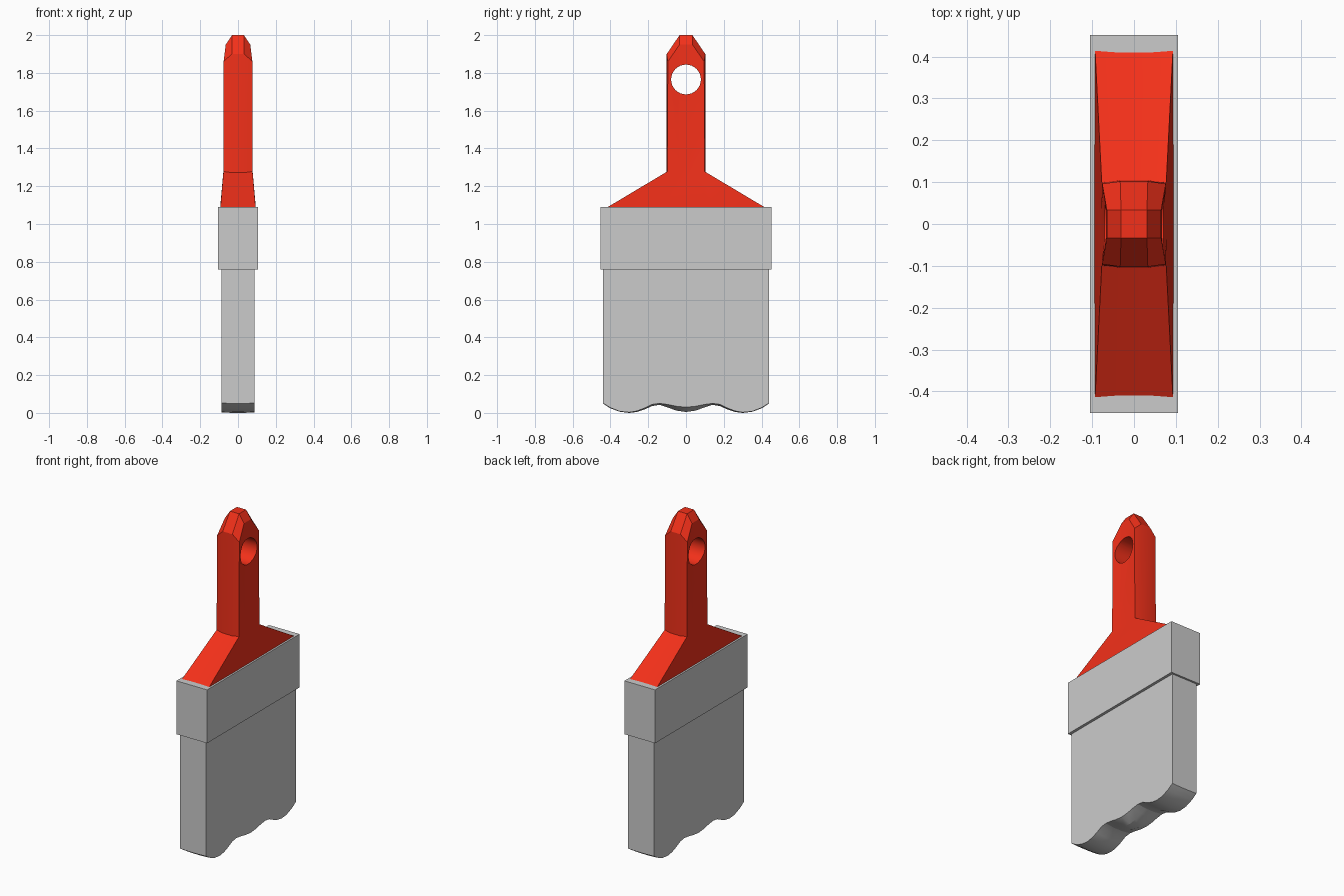
import bpy, bmesh, math

if "Cube" in bpy.data.objects:
    bpy.data.objects.remove(bpy.data.objects["Cube"])


def make_object(name, bm):
    bmesh.ops.recalc_face_normals(bm, faces=bm.faces)
    mesh = bpy.data.meshes.new(name)
    bm.to_mesh(mesh)
    bm.free()
    obj = bpy.data.objects.new(name, mesh)
    bpy.context.collection.objects.link(obj)
    return obj


def activate(obj):
    bpy.ops.object.select_all(action='DESELECT')
    obj.select_set(True)
    bpy.context.view_layer.objects.active = obj


def mirrored_ring(bm, quarter):
    # Three points of one quadrant mirrored into a 12-point loop
    a, rev = quarter, quarter[::-1]
    pts = ([(x, y, z) for x, y, z in a] + [(-x, y, z) for x, y, z in rev]
           + [(-x, -y, z) for x, y, z in a] + [(x, -y, z) for x, y, z in rev])
    return [bm.verts.new(p) for p in pts]


# Metal ferrule
bm = bmesh.new()
bmesh.ops.create_cube(bm, size=1)
for v in bm.verts:
    v.co = (v.co.x * 0.21, v.co.y * 0.904, v.co.z * 0.33 + 0.925)
make_object("ferrule", bm)

# Bristle block with a wavy, slightly crowned lower end
half = [(0, .03, .005), (.05, .035, .012), (.10, .045, .03), (.14, .05, .043),
        (.18, .045, .036), (.22, .025, .018), (.26, .01, .005), (.30, .003, 0),
        (.35, .008, .006), (.40, .027, .024), (.44, .052, .05)]
wave = [(-y, e, m) for y, e, m in half[:0:-1]] + half
bm = bmesh.new()
rows = []
for y, edge, mid in wave:
    section = [(-.088, .8), (-.088, edge), (-.03, mid), (.03, mid), (.088, edge), (.088, .8)]
    rows.append([bm.verts.new((x, y, z)) for x, z in section])
for r, s in zip(rows, rows[1:]):
    for i in range(6):
        j = (i + 1) % 6
        bm.faces.new((r[i], r[j], s[j], s[i]))
bm.faces.new(rows[0])
bm.faces.new(rows[-1])
bristles = make_object("bristles", bm)
activate(bristles)
bpy.ops.object.shade_smooth_by_angle(angle=math.radians(20))

# Handle: flared foot, shaft and faceted tip
bm = bmesh.new()
quarters = [
    [(.094, .14, 1.05), (.093, .414, 1.05), (.04, .41, 1.05)],
    [(.094, .14, 1.09), (.093, .414, 1.09), (.04, .41, 1.09)],
    [(.078, .035, 1.272), (.077, .099, 1.278), (.035, .104, 1.272)],
    [(.065, .034, 1.95), (.076, .096, 1.86), (.033, .102, 1.90)],
]
rings = [mirrored_ring(bm, q) for q in quarters]
for r, s in zip(rings, rings[1:]):
    for i in range(12):
        j = (i + 1) % 12
        bm.faces.new((r[i], r[j], s[j], s[i]))
bm.faces.new(rings[0])
top = rings[-1]
cap = [bm.verts.new((x * .031, y * .034, 2.0)) for x, y in ((1, 1), (-1, 1), (-1, -1), (1, -1))]
bm.faces.new(cap)
for k in range(4):
    c, n = 3 * k, (3 * k + 3) % 12
    bm.faces.new((top[c], top[c + 1], top[c + 2], cap[k]))
    bm.faces.new((top[c + 2], top[n], cap[(k + 1) % 4], cap[k]))
handle = make_object("handle", bm)

# Hanging hole
bpy.ops.mesh.primitive_cylinder_add(vertices=32, radius=.079, depth=.5,
                                    location=(0, 0, 1.765), rotation=(0, math.pi / 2, 0))
cutter = bpy.context.object
cutter.name = "hole_cutter"
cutter.hide_render = True
mod = handle.modifiers.new("hole", 'BOOLEAN')
mod.operation = 'DIFFERENCE'
mod.solver = 'EXACT'
mod.object = cutter
activate(handle)
bpy.ops.object.modifier_apply(modifier="hole")
bpy.data.objects.remove(cutter)
bpy.ops.object.shade_smooth_by_angle(angle=math.radians(14))

# Red handle paint
red = bpy.data.materials.new("red_paint")
red.diffuse_color = (0.9, 0.03, 0.01, 1)
red.use_nodes = True
red.node_tree.nodes["Principled BSDF"].inputs["Base Color"].default_value = red.diffuse_color
handle.data.materials.clear()
handle.data.materials.append(red)
